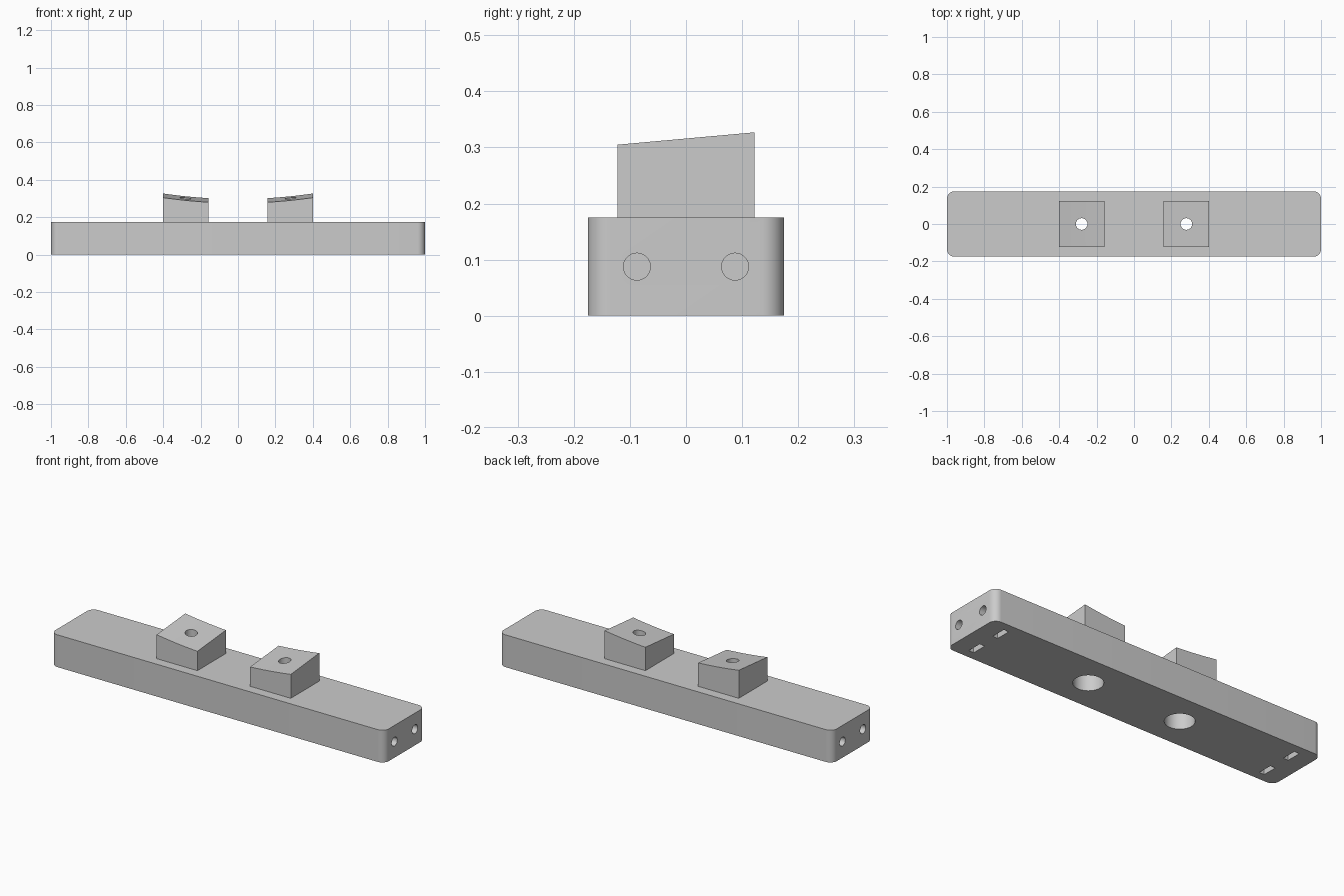
import bpy, bmesh, math
from mathutils import Matrix

cube = bpy.data.objects.get("Cube")
if cube:
    bpy.data.objects.remove(cube, do_unlink=True)

grey = bpy.data.materials.new("plain grey")
grey.use_nodes = True
COLOUR = (0.6, 0.6, 0.6, 1)
grey.diffuse_color = COLOUR
grey.node_tree.nodes["Principled BSDF"].inputs["Base Color"].default_value = COLOUR

HEIGHT, HALF_WIDTH = 0.175, 0.175
PAD_X, PAD_HALF = 0.28, 0.122
END_HOLE_Y = HALF_WIDTH / 2


def make_object(name, bm):
    mesh = bpy.data.meshes.new(name)
    bmesh.ops.recalc_face_normals(bm, faces=bm.faces[:])
    bm.to_mesh(mesh)
    bm.free()
    mesh.materials.append(grey)
    obj = bpy.data.objects.new(name, mesh)
    bpy.context.collection.objects.link(obj)
    return obj


def add_box(bm, size, centre):
    mat = Matrix.Translation(centre) @ Matrix.Diagonal((*size, 1))
    return bmesh.ops.create_cube(bm, size=1, matrix=mat)["verts"]


def add_rod(bm, radius, length, centre, along_x=False):
    mat = Matrix.Translation(centre)
    if along_x:
        mat = mat @ Matrix.Rotation(math.pi / 2, 4, "Y")
    bmesh.ops.create_cone(bm, cap_ends=True, segments=48, radius1=radius,
                          radius2=radius, depth=length, matrix=mat)


def cut(obj, cutter):
    mod = obj.modifiers.new("cut", "BOOLEAN")
    mod.operation, mod.solver, mod.object = "DIFFERENCE", "EXACT", cutter
    bpy.context.view_layer.objects.active = obj
    bpy.ops.object.modifier_apply(modifier=mod.name)
    bpy.data.objects.remove(cutter, do_unlink=True)


def smooth(obj):
    bpy.ops.object.select_all(action="DESELECT")
    obj.select_set(True)
    bpy.context.view_layer.objects.active = obj
    bpy.ops.object.shade_smooth_by_angle(angle=math.radians(30))


# Bar with rounded upright corners
bm = bmesh.new()
add_box(bm, (2, 2 * HALF_WIDTH, HEIGHT), (0, 0, HEIGHT / 2))
upright = [e for e in bm.edges if abs(e.verts[0].co.z - e.verts[1].co.z) > 0.1]
bmesh.ops.bevel(bm, geom=upright, offset=0.04, segments=10, profile=0.5, affect="EDGES")
bar = make_object("bar", bm)

# Screw recesses under the pads, then end holes, then nut slots
recesses, end_holes, slots = bmesh.new(), bmesh.new(), bmesh.new()
for sx in (-1, 1):
    add_rod(recesses, 0.073, 0.6, (sx * PAD_X, 0, 0.1))
    for sy in (-1, 1):
        y = sy * END_HOLE_Y
        add_rod(end_holes, 0.024, 0.4, (sx, y, HEIGHT / 2), along_x=True)
        add_box(slots, (0.03, 0.08, 0.26), (sx * 0.89, y, 0))
for name, cutter_bm in (("recess_cutter", recesses), ("end_hole_cutter", end_holes),
                        ("slot_cutter", slots)):
    cut(bar, make_object(name, cutter_bm))
smooth(bar)


# Pads with a shallow dished top that leans up towards the back
def pad_top(x, y):
    return 0.302 + (x * x - 0.16 ** 2) / 5.48 + 0.09 * (y - PAD_HALF)


STEPS = 12
for sx, name in ((-1, "right_pad"), (1, "left_pad")):
    bm = bmesh.new()
    rings = []
    for i in range(STEPS + 1):
        x = sx * PAD_X + PAD_HALF * (2 * i / STEPS - 1)
        rings.append([bm.verts.new(co) for co in (
            (x, -PAD_HALF, HEIGHT), (x, PAD_HALF, HEIGHT),
            (x, PAD_HALF, pad_top(x, PAD_HALF)), (x, -PAD_HALF, pad_top(x, -PAD_HALF)))])
    for a, b in zip(rings, rings[1:]):
        for k in range(4):
            n = (k + 1) % 4
            bm.faces.new((a[k], a[n], b[n], b[k]))
    bm.faces.new(rings[0])
    bm.faces.new(rings[-1])
    pad = make_object(name, bm)
    hole = bmesh.new()
    add_rod(hole, 0.031, 0.6, (sx * PAD_X, 0, 0.25))
    cut(pad, make_object("pad_hole_cutter", hole))
    smooth(pad)
